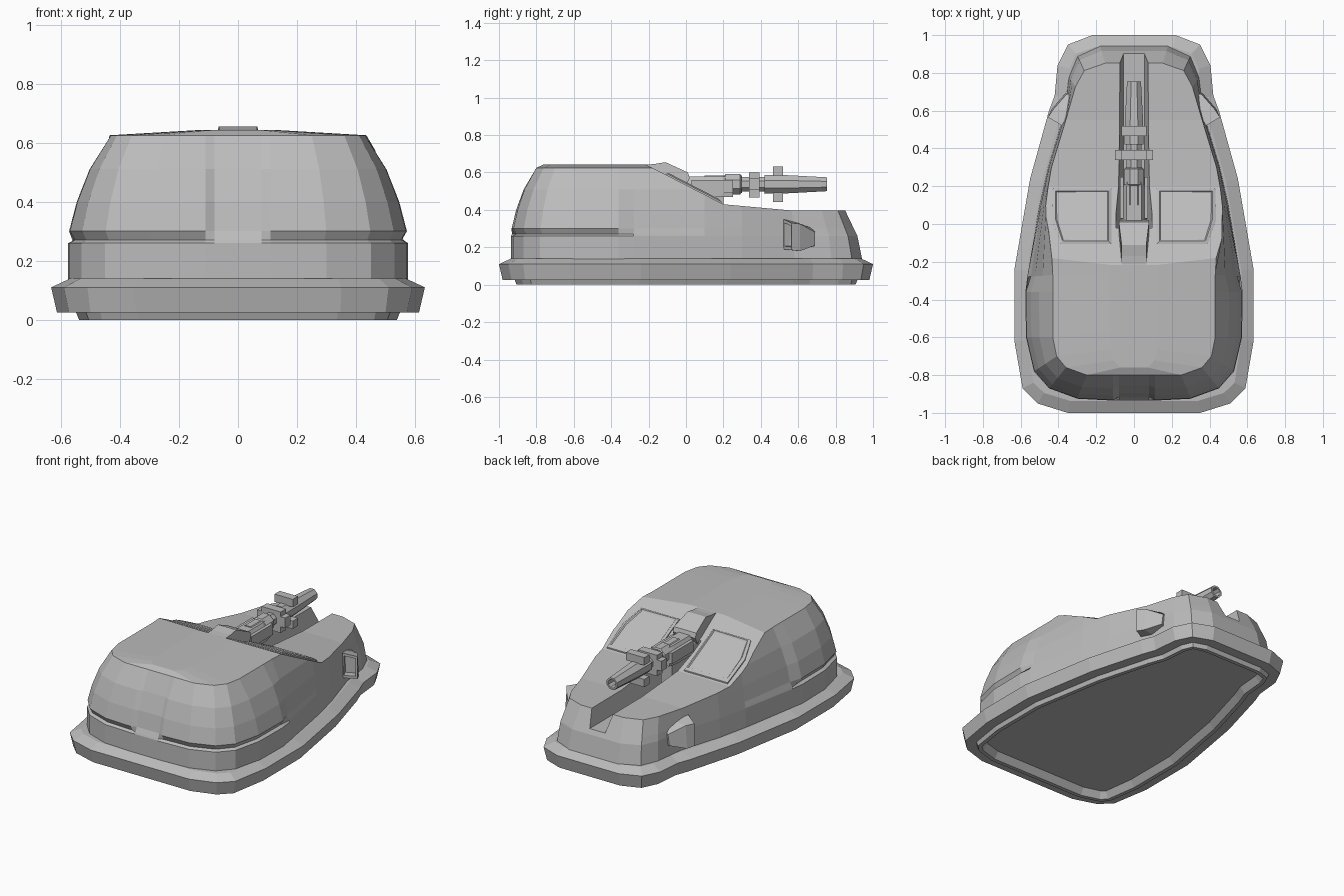
import bpy, bmesh, math
from mathutils import Vector

if "Cube" in bpy.data.objects:
    bpy.data.objects.remove(bpy.data.objects["Cube"])

grey = bpy.data.materials.new("hull grey")
grey.diffuse_color = (0.5, 0.5, 0.5, 1)
grey.use_nodes = True
grey.node_tree.nodes["Principled BSDF"].inputs["Base Color"].default_value = grey.diffuse_color


def finish(bm, name):
    bmesh.ops.recalc_face_normals(bm, faces=bm.faces[:])
    me = bpy.data.meshes.new(name)
    bm.to_mesh(me)
    bm.free()
    me.materials.append(grey)
    ob = bpy.data.objects.new(name, me)
    bpy.context.collection.objects.link(ob)
    return ob


def loft(name, rings):
    """Skin closed rings of equal length and cap both ends."""
    bm = bmesh.new()
    vs = [[bm.verts.new(p) for p in r] for r in rings]
    n = len(vs[0])
    for a, b in zip(vs, vs[1:]):
        for i in range(n):
            j = (i + 1) % n
            bm.faces.new((a[i], a[j], b[j], b[i]))
    bm.faces.new(vs[0][::-1])
    bm.faces.new(vs[-1])
    return finish(bm, name)


def box(name, x, y, z):
    return loft(name, [[(a, y[k], b) for a, b in
                        ((x[0], z[0]), (x[1], z[0]), (x[1], z[1]), (x[0], z[1]))] for k in (0, 1)])


def mirrored(half):
    return half + [(-x, y) for x, y in reversed(half)]


def offset(poly, d):
    """Move an anticlockwise outline inwards by d."""
    out, n = [], len(poly)
    for i in range(n):
        p, a, b = (Vector(poly[k % n]) for k in (i, i - 1, i + 1))
        e, f = (p - a).normalized(), (b - p).normalized()
        m = (Vector((-e.y, e.x)) + Vector((-f.y, f.x))).normalized()
        out.append(p + m * d)
    return out


def boolean(ob, cutter, op):
    cutter.hide_render = True
    mod = ob.modifiers.new("cut", 'BOOLEAN')
    mod.operation, mod.object, mod.solver = op, cutter, 'EXACT'
    bpy.context.view_layer.update()
    dg = bpy.context.evaluated_depsgraph_get()
    me = bpy.data.meshes.new_from_object(ob.evaluated_get(dg))
    ob.modifiers.clear()
    ob.data = me
    bpy.data.objects.remove(cutter)


# Skirt with a recessed underside
skirt = mirrored([(.35, -1), (.51, -.95), (.59, -.87), (.633, -.62), (.633, -.24), (.55, .24),
                  (.45, .6), (.42, .68), (.405, .84), (.35, .95), (.22, 1)])
levels = [(.04, .15), (0, .12), (0, .095), (.025, .085), (.025, .02), (.11, 0), (.14, .065)]
loft("skirt", [[(p.x, p.y, z) for p in offset(skirt, d)] for z, d in levels])

# Hull: blend a base outline into a roof outline
base = [(.08, -.935), (.11, -.935), (.30, -.925), (.45, -.87), (.53, -.78), (.572, -.60), (.575, -.36),
        (.565, -.28), (.50, .1), (.455, .3), (.37, .58), (.345, .78), (.30, .89), (.18, .945)]
roof = [(.08, -.80), (.11, -.80), (.25, -.80), (.36, -.76), (.41, -.70), (.43, -.60), (.43, -.36),
        (.43, -.27), (.45, .1), (.42, .3), (.34, .55), (.27, .66), (.22, .72), (.12, .74)]


def hull_ring(z, t, t_center):
    half = []
    for i, (b, r) in enumerate(zip(base, roof)):
        if i >= 8:
            k = max(0, (z - .2) / .43)      # evenly sloping stern
        else:
            k = t_center if i in (0, 7) else t
        half.append((b[0] + (r[0] - b[0]) * k, b[1] + (r[1] - b[1]) * k))
    return [(x, y, z) for x, y in mirrored(half)]


rings = [hull_ring(*lv) for lv in ((.12, 0, 0), (.26, 0, 0), (.27, .14, .03), (.30, .02, .14),
                                   (.40, .2, .3), (.51, .5, .6), (.625, 1, 1))]
rings.append([(x * .3, y * .95, .643) for x, y, z in rings[-1]])
hull = loft("hull", rings)
side = [(-1.2, 0), (-1.2, .7), (-.23, .7), (-.23, .65), (-.15, .61), (.2, .43), (.55, .398),
        (1.2, .395), (1.2, 0)]
boolean(hull, loft("deck_cutter", [[(x, y, z) for y, z in side] for x in (-1, 1)]), 'INTERSECT')
trough = [(-.055, .29), (.055, .29), (.095, .5), (.095, .8), (-.095, .8), (-.095, .5)]
boolean(hull, loft("trough_cutter", [[(x, y, z) for x, z in trough] for y in (-.02, 1.2)]), 'DIFFERENCE')

# Hood over the gun mount
hood = [(-.3, .625), (-.23, .641), (-.17, .645), (-.11, .655), (.01, .60), (.02, .57), (.0, .53), (-.2, .53)]
bm = bmesh.new()
rows = [[bm.verts.new((s * (.01 if i == 0 else .065 if z > .6 else .08), y, z))
         for i, (y, z) in enumerate(hood)] for s in (-1, 1)]
for i in range(len(hood)):
    j = (i + 1) % len(hood)
    bm.faces.new((rows[0][i], rows[0][j], rows[1][j], rows[1][i]))
bm.faces.new(rows[0])
bm.faces.new(rows[1])
finish(bm, "gun_hood")

# Raised hatch panels on the slope and air scoops on the flanks
panel = [(.12, .19), (.12, -.105), (.39, -.105), (.435, .02), (.43, .19)]
for s, tag in ((1, "right"), (-1, "left")):
    loft(tag + "_panel", [[(s * p[0], p[1], .61 - .514 * (p[1] + .15) + h) for p in offset(panel, d)]
                          for h, d in ((-.03, 0), (.008, 0), (.016, .02), (.010, .027))])
    mouth = [(.38, .52, .19), (.455, .565, .185), (.455, .565, .33), (.38, .52, .35)]
    mid = [(.34, .6, .18), (.435, .61, .18), (.425, .61, .325), (.34, .6, .33)]
    tail = [(.32, .68, .20), (.365, .69, .21), (.355, .69, .28), (.32, .68, .30)]
    c = sum((Vector(p) for p in mouth), Vector()) / 4
    lip = [c + (Vector(p) - c) * .78 for p in mouth]
    inner = [p + Vector((-.02, .04, 0)) for p in lip]
    loft(tag + "_scoop", [[(s * p[0], p[1], p[2]) for p in r] for r in (inner, lip, mouth, mid, tail)])


# Gun
def tube(name, profile, sides=8, z=.537):
    turn = math.pi / sides
    loft(name, [[(r * math.cos(turn + 2 * math.pi * k / sides), y,
                  z + r * math.sin(turn + 2 * math.pi * k / sides)) for k in range(sides)]
                for y, r in profile])


tube("barrel", [(.1, .05), (.3, .05), (.3, .042), (.42, .042), (.42, .055), (.55, .052),
                (.755, .04), (.755, .028), (.6, .025)])
tube("barrel_collar", [(.2, .045), (.21, .058), (.29, .058), (.3, .045)])
loft("breech", [[(x * w, y, z) for x, z in ((-.07, .47), (.07, .47), (.07, .53), (.04, .578),
                                           (-.04, .578), (-.07, .53))]
                for y, w in ((-.02, 1), (.19, 1), (.25, .8))])
box("gun_pedestal", (-.04, .04), (.02, .2), (.28, .5))
for s, tag in ((1, "right"), (-1, "left")):
    box(tag + "_rail", (s * .055, s * .075), (.03, .25), (.49, .56))
    box(tag + "_clamp", (s * .035, s * .1), (.338, .392), (.505, .57))
    box(tag + "_clamp_plate", (s * .05, s * .068), (.338, .392), (.465, .60))
for s, tag in ((1, "upper"), (-1, "lower")):
    box(tag + "_clamp", (-.065, .065), (.465, .518), (.537 + s * .045, .537 + s * .095))
box("clamp_block", (-.05, .05), (.338, .392), (.465, .60))
